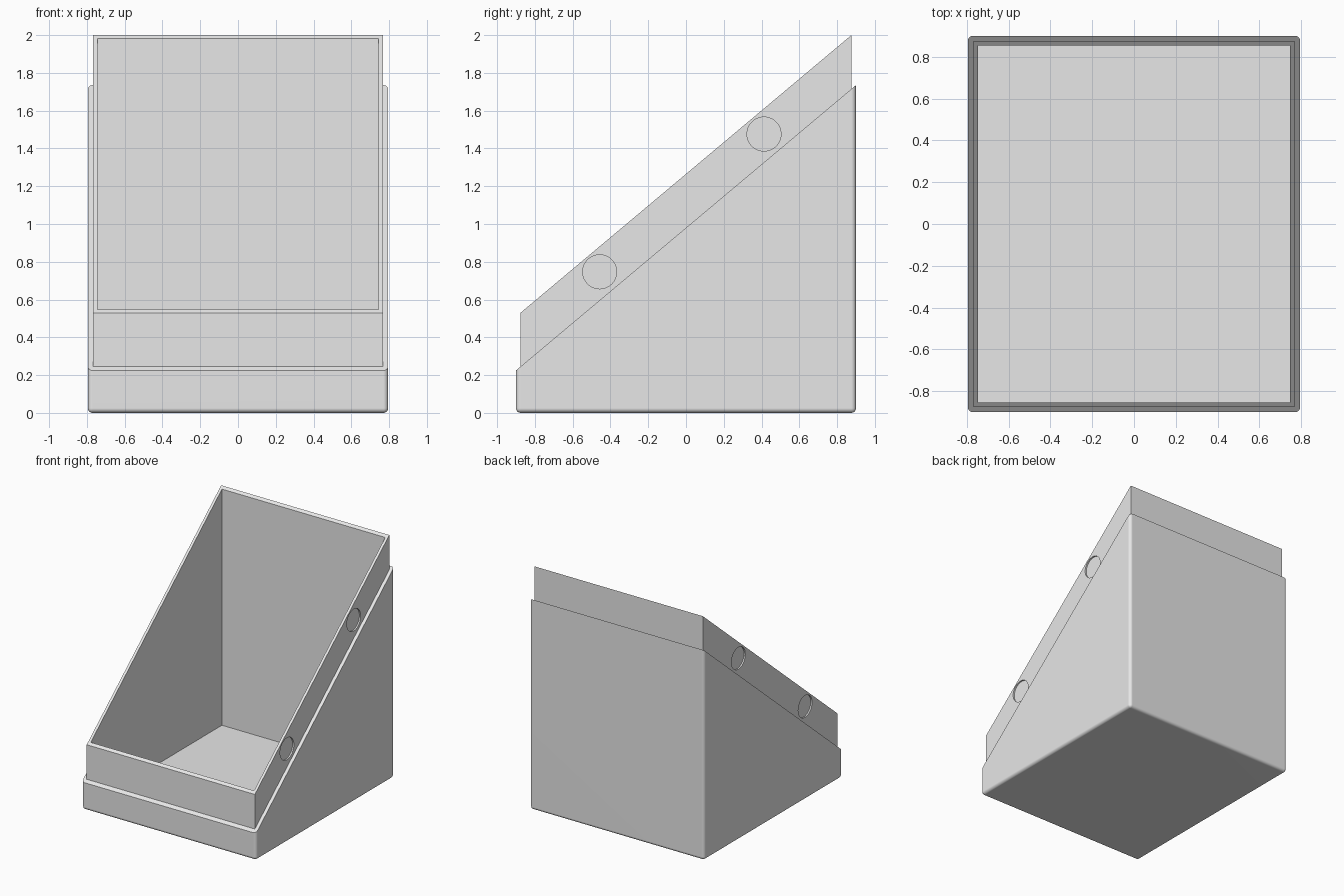
import bpy
import bmesh
from math import radians, tan
from mathutils import Matrix, Vector

default = bpy.data.objects.get("Cube")
if default:
    bpy.data.objects.remove(default, do_unlink=True)

SLOPE = tan(radians(40))

grey = bpy.data.materials.new("plain grey")
grey.use_nodes = True
grey.diffuse_color = (0.8, 0.8, 0.8, 1)
grey.node_tree.nodes["Principled BSDF"].inputs["Base Color"].default_value = (0.8, 0.8, 0.8, 1)


def finish(bm, name):
    bmesh.ops.recalc_face_normals(bm, faces=bm.faces)
    mesh = bpy.data.meshes.new(name)
    bm.to_mesh(mesh)
    bm.free()
    mesh.materials.append(grey)
    obj = bpy.data.objects.new(name, mesh)
    bpy.context.collection.objects.link(obj)
    return obj


def block(name, half_x, half_y, bottom, cut=None, radius=0.0):
    """Tall box, optionally rounded, with its top cut off along the slope."""
    top = 2.6
    bm = bmesh.new()
    bmesh.ops.create_cube(bm, size=1)
    bmesh.ops.scale(bm, verts=bm.verts, vec=(2 * half_x, 2 * half_y, top - bottom))
    bmesh.ops.translate(bm, verts=bm.verts, vec=(0, 0, (top + bottom) / 2))
    if radius:
        bmesh.ops.bevel(bm, geom=bm.edges[:], offset=radius, segments=5,
                        profile=0.5, affect='EDGES')
    if cut is not None:
        bmesh.ops.bisect_plane(bm, geom=bm.verts[:] + bm.edges[:] + bm.faces[:],
                               plane_co=(0, 0, cut), plane_no=Vector((0, -SLOPE, 1)),
                               clear_outer=True)
        rim = [e for e in bm.edges if e.is_boundary]
        bmesh.ops.contextual_create(bm, geom=rim)
    return finish(bm, name)


def disc(name, x, y, z, radius, depth):
    bm = bmesh.new()
    place = Matrix.Translation((x, y, z)) @ Matrix.Rotation(radians(90), 4, 'Y')
    bmesh.ops.create_cone(bm, cap_ends=True, segments=48, radius1=radius,
                          radius2=radius, depth=depth, matrix=place)
    return finish(bm, name)


def combine(target, other, operation):
    """Apply a boolean and discard the helper."""
    mod = target.modifiers.new(operation.lower(), 'BOOLEAN')
    mod.operation = operation
    mod.solver = 'EXACT'
    mod.object = other
    other.hide_render = True
    bpy.context.view_layer.objects.active = target
    bpy.ops.object.modifier_apply(modifier=mod.name)
    bpy.data.objects.remove(other, do_unlink=True)


# Outer shell with rounded base and corners, plus the raised lip
bin_body = block("sloped_bin", 0.795, 0.9, 0, cut=0.98, radius=0.025)
combine(bin_body, block("lip", 0.767, 0.876, 0.1, cut=1.265), 'UNION')

# Hollow interior
combine(bin_body, block("cavity_cutter", 0.745, 0.855, 0.035), 'DIFFERENCE')

# Shallow round recesses on both sides of the lip
for side in (-1, 1):
    for y, z in ((-0.457, 0.747), (0.413, 1.476)):
        combine(bin_body, disc("recess_cutter", side * 0.78, y, z, 0.09, 0.05), 'DIFFERENCE')

# Smooth rounded edges while keeping the panels flat
bpy.ops.object.select_all(action='DESELECT')
bin_body.select_set(True)
bpy.context.view_layer.objects.active = bin_body
bpy.ops.object.shade_smooth_by_angle(angle=radians(30))
weighted = bin_body.modifiers.new("flat panels", 'WEIGHTED_NORMAL')
weighted.keep_sharp = True
